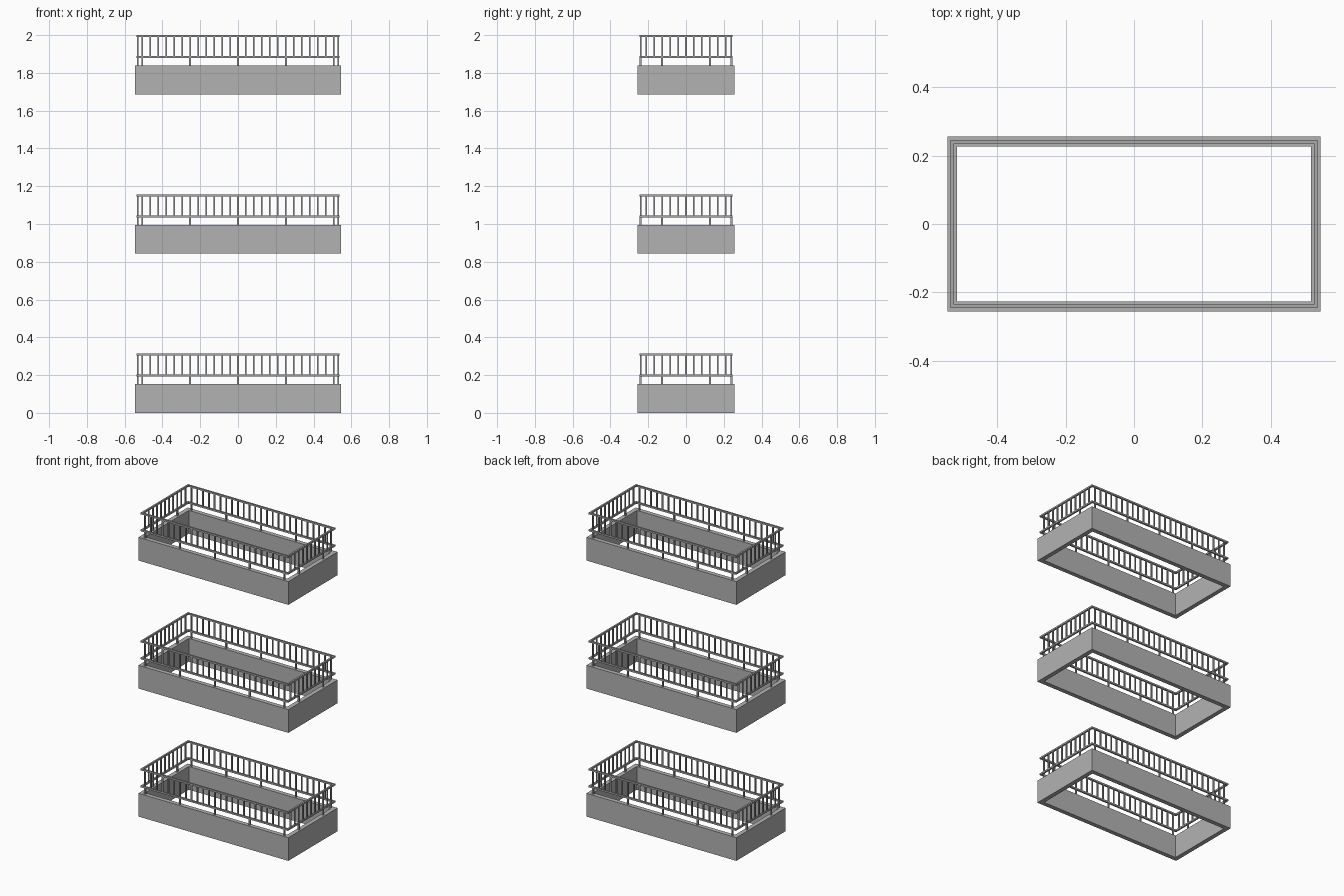
import bpy
import bmesh
from mathutils import Matrix, Vector

cube = bpy.data.objects.get("Cube")
if cube:
    bpy.data.objects.remove(cube)


def material(name, value):
    mat = bpy.data.materials.new(name)
    mat.use_nodes = True
    colour = (value, value, value, 1)
    mat.diffuse_color = colour
    mat.node_tree.nodes["Principled BSDF"].inputs["Base Color"].default_value = colour
    return mat


concrete = material("concrete grey", 0.45)
metal = material("railing grey", 0.4)


def finish(bm, name, mat):
    mesh = bpy.data.meshes.new(name)
    bm.to_mesh(mesh)
    bm.free()
    mesh.materials.append(mat)
    obj = bpy.data.objects.new(name, mesh)
    bpy.context.collection.objects.link(obj)
    return obj


def add_box(bm, centre, size):
    bmesh.ops.create_cube(bm, size=1, matrix=Matrix.Translation(centre) @ Matrix.Diagonal((*size, 1)))


def ring(bm, half_x, half_y, width, low, high):
    """Mitred rectangular frame, with outer half sizes and a wall width."""
    loops = []
    for inset, z in ((0, low), (0, high), (width, high), (width, low)):
        x, y = half_x - inset, half_y - inset
        loops.append([bm.verts.new((sx * x, sy * y, z))
                      for sx, sy in ((-1, -1), (1, -1), (1, 1), (-1, 1))])
    for a, b in zip(loops, loops[1:] + loops[:1]):
        for i in range(4):
            j = (i + 1) % 4
            bm.faces.new((a[i], a[j], b[j], b[i]))


STOREY = 0.843
WALL_X, WALL_Y, WALL_H = 0.546, 0.256, 0.153
RAIL_X, RAIL_Y, BAR = 0.537, 0.246, 0.011
MID, TOP = 0.197, 0.314
STEP = 0.0423

for level, label in enumerate(("lower", "middle", "upper")):
    base = level * STOREY

    # Parapet wall, open at top and bottom
    bm = bmesh.new()
    ring(bm, WALL_X, WALL_Y, 0.029, base, base + WALL_H)
    finish(bm, label + "_parapet", concrete)

    # Horizontal rails
    for name, z in (("handrail", TOP - BAR / 2), ("bottom_rail", MID)):
        bm = bmesh.new()
        ring(bm, RAIL_X, RAIL_Y, BAR, base + z - BAR / 2, base + z + BAR / 2)
        finish(bm, label + "_" + name, metal)

    # Balusters between the rails, and short posts down to the wall
    balusters, posts = bmesh.new(), bmesh.new()
    line_x, line_y = RAIL_X - BAR / 2, RAIL_Y - BAR / 2
    for along_x, reach, line, offsets in ((True, 12, line_y, (-12, -6, 0, 6, 12)),
                                          (False, 5, line_x, (-3, 3))):
        for side in (-1, 1):
            for i in range(-reach, reach + 1):
                spot = (i * STEP, side * line) if along_x else (side * line, i * STEP)
                add_box(balusters, Vector((*spot, base + (MID + TOP) / 2)),
                        (0.008, 0.008, TOP - MID - BAR))
                if i in offsets:
                    add_box(posts, Vector((*spot, base + (WALL_H + MID) / 2)),
                            (0.009, 0.009, MID - WALL_H))
    finish(balusters, label + "_balusters", metal)
    finish(posts, label + "_posts", metal)
